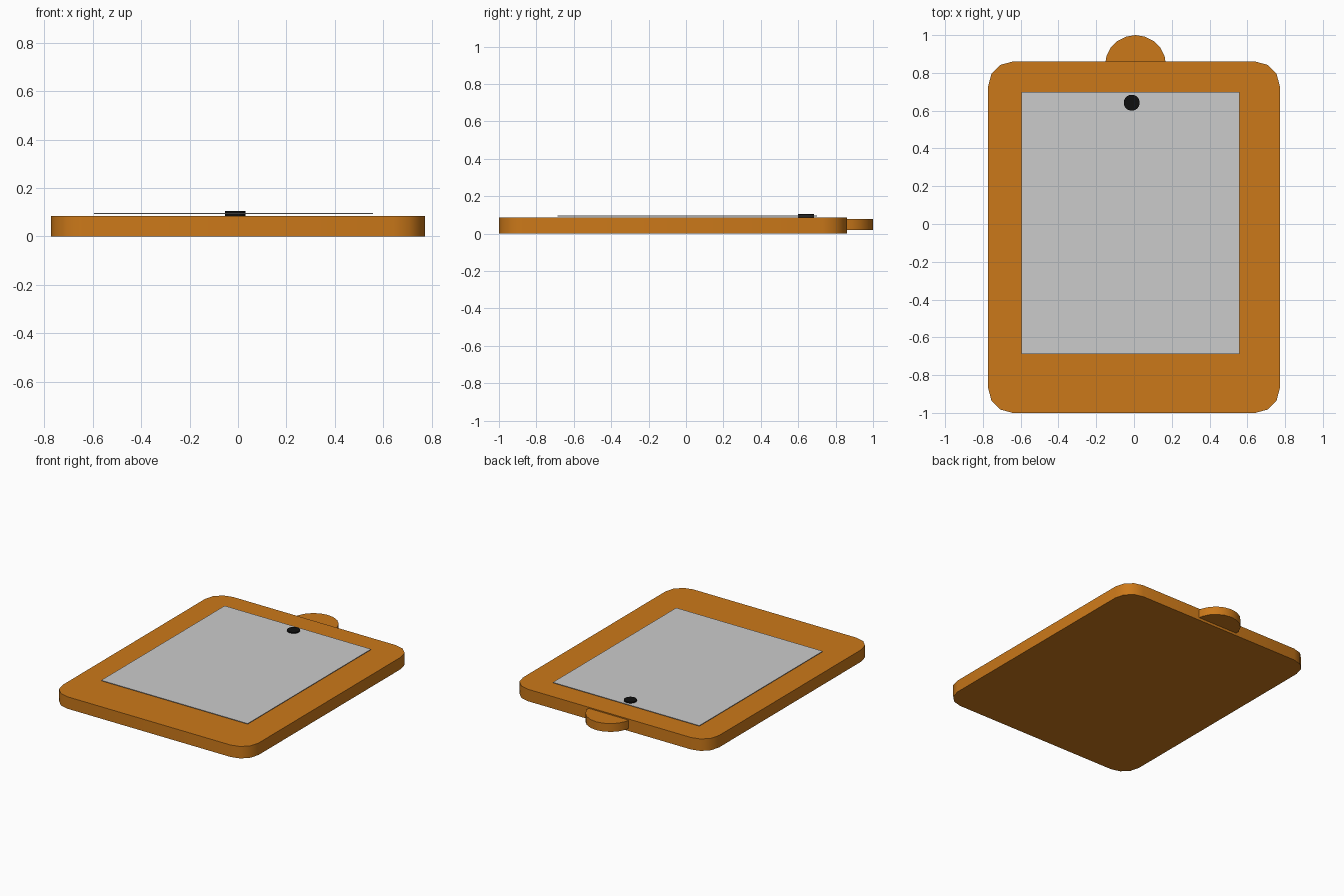
import bpy, bmesh, math

if "Cube" in bpy.data.objects:
    bpy.data.objects.remove(bpy.data.objects["Cube"])


def material(name, color):
    m = bpy.data.materials.new(name)
    m.diffuse_color = (*color, 1)
    m.use_nodes = True
    m.node_tree.nodes["Principled BSDF"].inputs["Base Color"].default_value = m.diffuse_color
    return m


wood = material("wood", (0.60, 0.19, 0.01))
black = material("black", (0.005, 0.005, 0.005))


def slab(name, outline, z0, z1, mat=None, smooth=True):
    """Extrude a counter-clockwise outline from z0 up to z1."""
    bm = bmesh.new()
    face = bm.faces.new([bm.verts.new((x, y, z0)) for x, y in outline])
    top = bmesh.ops.extrude_face_region(bm, geom=[face], use_keep_orig=True)
    verts = [v for v in top["geom"] if isinstance(v, bmesh.types.BMVert)]
    bmesh.ops.translate(bm, verts=verts, vec=(0, 0, z1 - z0))
    bmesh.ops.recalc_face_normals(bm, faces=bm.faces)
    me = bpy.data.meshes.new(name)
    bm.to_mesh(me)
    bm.free()
    ob = bpy.data.objects.new(name, me)
    bpy.context.collection.objects.link(ob)
    if mat:
        me.materials.append(mat)
    if smooth:
        bpy.ops.object.select_all(action='DESELECT')
        ob.select_set(True)
        bpy.context.view_layer.objects.active = ob
        bpy.ops.object.shade_smooth_by_angle(angle=math.radians(40))
    return ob


def arc(cx, cy, r, start, end, n):
    """n + 1 points along an arc given in degrees."""
    return [(cx + r * math.cos(math.radians(start + (end - start) * i / n)),
             cy + r * math.sin(math.radians(start + (end - start) * i / n)))
            for i in range(n + 1)]


# board with rounded corners
R, X, Y0, Y1 = 0.13, 0.772, -1.0, 0.86
outline = []
for k, (sx, y) in enumerate([(1, Y1 - R), (-1, Y1 - R), (-1, Y0 + R), (1, Y0 + R)]):
    outline += arc(sx * (X - R), y, R, k * 90, k * 90 + 90, 3)
slab("board", outline, 0, 0.085, wood)

# half-round hanging tab behind the top edge, rooted in the board
tab = arc(0.008, 0.838, 0.162, 0, 180, 10)
slab("hanging_tab", tab, 0.018, 0.077, wood)

# paper sheet
px0, px1, py0, py1 = -0.595, 0.558, -0.688, 0.70
slab("paper", [(px0, py0), (px1, py0), (px1, py1), (px0, py1)], 0.092, 0.096, smooth=False)

# pin holding the paper
slab("pin", arc(-0.012, 0.642, 0.042, 0, 348.75, 31), 0.084, 0.104, black)
